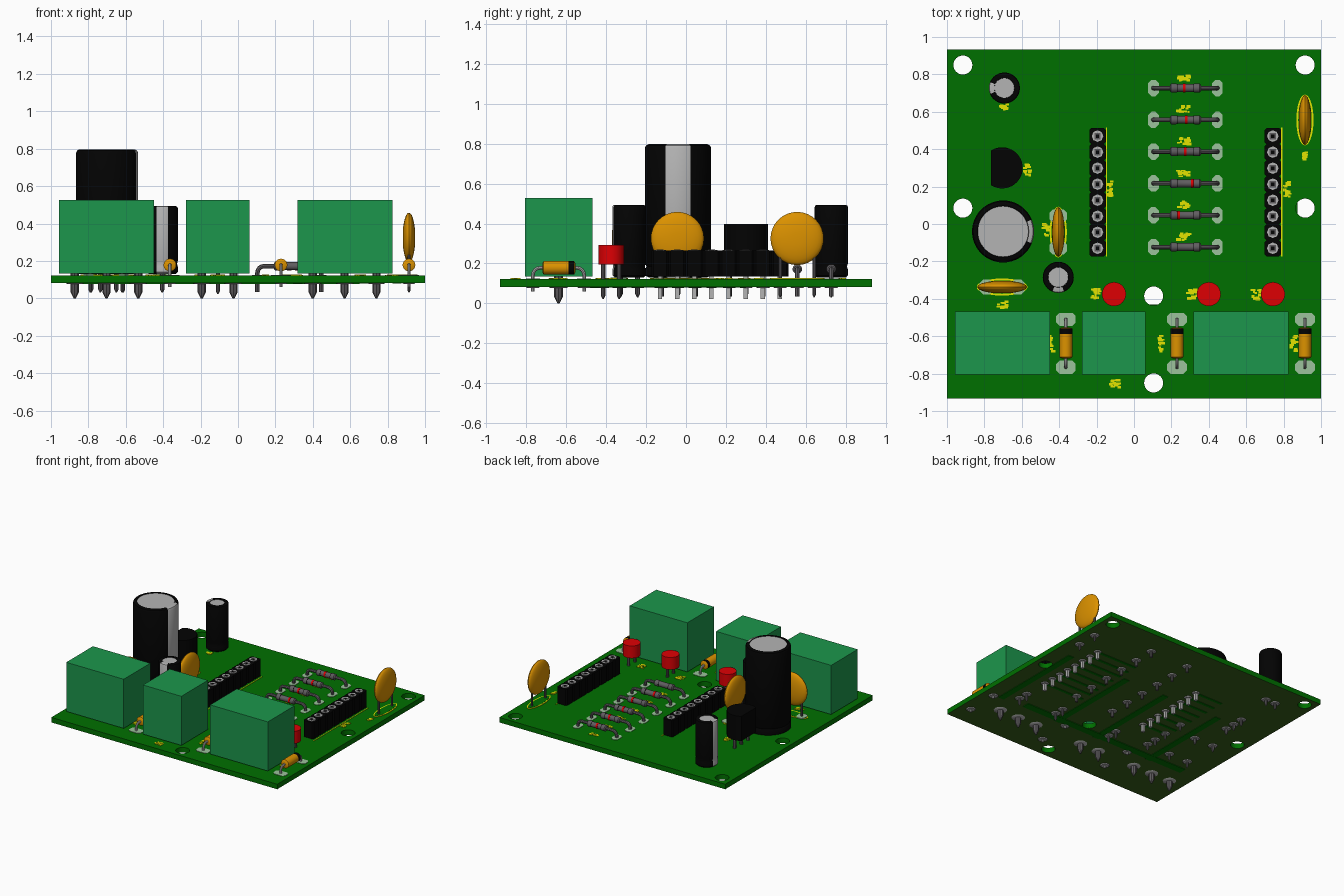
import bpy, bmesh, random
from math import sin, cos, pi, radians
from mathutils import Vector, Matrix

cube = bpy.data.objects.get("Cube")
if cube:
    bpy.data.objects.remove(cube, do_unlink=True)
random.seed(4)

SRGB = {"board green": (0, 112, 0), "underside olive": (56, 96, 26), "terminal green": (28, 150, 76),
        "black plastic": (3, 3, 3), "silver": (180, 180, 180), "metal grey": (96, 93, 96),
        "red": (222, 0, 4), "orange": (220, 146, 0), "yellow ink": (228, 228, 0), "pad green": (156, 194, 156)}
MATS = {}
for label, rgb in SRGB.items():
    lin = [((c / 255 + 0.055) / 1.055) ** 2.4 if c > 10 else c / 255 / 12.92 for c in rgb] + [1]
    m = bpy.data.materials.new(label)
    m.use_nodes = True
    m.diffuse_color = lin
    m.node_tree.nodes["Principled BSDF"].inputs["Base Color"].default_value = lin
    MATS[label] = m

TOP, BOTTOM = 0.123, 0.083
AXES = {"Z": Matrix(), "X": Matrix.Rotation(pi / 2, 4, "Y"), "Y": Matrix.Rotation(-pi / 2, 4, "X")}


class Part:
    """Collects coloured shapes into one object."""

    def __init__(self, name):
        self.name, self.bm, self.mats = name, bmesh.new(), []

    def slot(self, colour):
        if colour not in self.mats:
            self.mats.append(colour)
        return self.mats.index(colour)

    def face(self, verts, colour):
        f = self.bm.faces.new(verts)
        f.material_index = self.slot(colour)

    def loft(self, rings, colour, rule=None):
        rings = [[self.bm.verts.new(p) for p in ring] for ring in rings]
        n = len(rings[0])
        for i, (a, b) in enumerate(zip(rings, rings[1:])):
            for k in range(n):
                j = (k + 1) % n
                self.face((a[k], a[j], b[j], b[k]), rule(i, (k + 0.5) * 2 * pi / n) if rule else colour)
        self.face(rings[0][::-1], colour)
        self.face(rings[-1], rule(len(rings), 0) if rule else colour)

    def prism(self, colour, pts, z0, z1):
        self.loft([[(x, y, z) for x, y in pts] for z in (z0, z1)], colour)

    def ellipse(self, colour, x, y, a, b, z0, z1):
        self.prism(colour, [(x + a * cos(k * pi / 16), y + b * sin(k * pi / 16)) for k in range(32)], z0, z1)

    def block(self, colour, x, y, w, h, z0, z1, cut=0.0):
        a, b = w / 2, h / 2
        pts = [(a, b), (-a, b), (-a, -b), (a, -b)]
        if cut:
            c, d = a - cut, b - cut
            pts = [(a, d), (c, b), (-c, b), (-a, d), (-a, -d), (-c, -b), (c, -b), (a, -d)]
        self.prism(colour, [(x + p, y + q) for p, q in pts], z0, z1)

    def lathe(self, colour, profile, loc, axis="Z", n=24, rule=None):
        m = Matrix.Translation(loc) @ AXES[axis]
        self.loft([[m @ Vector((r * cos(2 * pi * k / n), r * sin(2 * pi * k / n), z)) for k in range(n)]
                   for r, z in profile], colour, rule)

    def rod(self, colour, x, y, r, z0, z1, n=10):
        self.lathe(colour, [(r, z0), (r, z1)], (x, y, 0), n=n)

    def bent_lead(self, colour, x, y, axis, half, r, z, low):
        # one wire: up, over and down again
        d, up, bend = AXES[axis] @ Vector((0, 0, 1)), Vector((0, 0, 1)), 0.035
        side = d.cross(up)
        path = [(-half, low, pi / 2)]
        path += [(-half + bend * (1 - cos(t)), z - bend * (1 - sin(t)), pi / 2 - t)
                 for t in [k * pi / 8 for k in range(5)]]
        path += [(-s, h, -a) for s, h, a in reversed(path)]
        rings = []
        for s, h, a in path:
            across = up * cos(a) - d * sin(a)
            rings.append([Vector((x, y, 0)) + d * s + up * h + (side * cos(k * pi / 4) + across * sin(k * pi / 4)) * r
                          for k in range(8)])
        self.loft(rings, colour)

    def pin(self, x, y, r=0.012, low=0.03, top=0.14, joint=0.036):
        self.lathe("metal grey", [(r * 0.25, low), (r, low + r * 1.5), (r, top)], (x, y, 0), n=8)
        self.joint(x, y, joint)

    def joint(self, x, y, r=0.036):
        self.lathe("silver", [(r * 0.8, BOTTOM - 0.006), (r, BOTTOM)], (x, y, 0), n=12)

    def pad(self, x, y, w, h):
        self.block("pad green", x, y, w, h, TOP, TOP + 0.003, 0.018)

    def done(self):
        bmesh.ops.recalc_face_normals(self.bm, faces=self.bm.faces)
        mesh = bpy.data.meshes.new(self.name)
        self.bm.to_mesh(mesh)
        self.bm.free()
        for c in self.mats:
            mesh.materials.append(MATS[c])
        mesh.polygons.foreach_set("use_smooth", [True] * len(mesh.polygons))
        mesh.set_sharp_from_angle(angle=radians(35))
        bpy.context.collection.objects.link(bpy.data.objects.new(self.name, mesh))


# Board: filled outline with drilled holes
curve = bpy.data.curves.new("board_outline", "CURVE")
curve.dimensions, curve.fill_mode, curve.extrude = "2D", "BOTH", (TOP - BOTTOM) / 2
holes = [(sx * 0.915, y) for sx in (-1, 1) for y in (0.85, 0.085)] + [(0.105, -0.385), (0.105, -0.85)]
loops = [[(-1, -0.932), (1, -0.932), (1, 0.932), (-1, 0.932)]]
loops += [[(x + 0.051 * cos(k * pi / 12), y + 0.051 * sin(k * pi / 12)) for k in range(24)] for x, y in holes]
for pts in loops:
    s = curve.splines.new("POLY")
    s.points.add(len(pts) - 1)
    for p, (x, y) in zip(s.points, pts):
        p.co = (x, y, 0, 1)
    s.use_cyclic_u = True
temp = bpy.data.objects.new("board_outline", curve)
bpy.context.collection.objects.link(temp)
bpy.context.view_layer.update()
flat = bpy.data.meshes.new_from_object(temp.evaluated_get(bpy.context.evaluated_depsgraph_get()))
bpy.data.objects.remove(temp, do_unlink=True)
board = Part("circuit_board")
board.bm.from_mesh(flat)
bmesh.ops.remove_doubles(board.bm, verts=board.bm.verts, dist=0.0001)
bmesh.ops.translate(board.bm, verts=board.bm.verts, vec=(0, 0, (TOP + BOTTOM) / 2))
bmesh.ops.recalc_face_normals(board.bm, faces=board.bm.faces)
board.slot("board green")
for f in board.bm.faces:
    f.material_index = board.slot("underside olive" if f.normal.z < -0.5 else "board green")
board.done()

# Copper tracks on the underside
tracks = Part("underside_tracks")
for i in range(8):
    y = 0.47 - i * 0.0857
    tracks.block("board green", 0.55, y, 0.34, 0.022, BOTTOM - 0.003, BOTTOM)
    tracks.block("board green", -0.33, y, 0.22, 0.022, BOTTOM - 0.003, BOTTOM)
for x in (-0.55, -0.05, 0.32, 0.85):
    tracks.block("board green", x, -0.1, 0.05, 0.8, BOTTOM - 0.004, BOTTOM)
tracks.block("board green", -0.1, -0.46, 1.5, 0.06, BOTTOM - 0.005, BOTTOM)
tracks.done()

# Screw terminal blocks
for name, x0, x1, first, count in (("left", -0.956, -0.448, -0.873, 3), ("middle", -0.277, 0.062, -0.194, 2),
                                   ("right", 0.317, 0.827, 0.4, 3)):
    t = Part("terminal_block_" + name)
    t.block("terminal green", (x0 + x1) / 2, -0.637, x1 - x0, 0.336, 0.134, 0.527)
    for i in range(count):
        t.pin(first + i * 0.17, -0.638, 0.022, 0, 0.14, 0.05)
    t.done()


# Electrolytic capacitors with a pale stripe and top
def can(name, x, y, r, top, inner, stripe, leads, spread):
    p = Part(name)
    e = r * 0.12
    prof = [(r - e, 0.13), (r, 0.14), (r, 0.17), (r * 0.95, 0.185), (r, 0.2), (r, top - e),
            (r - e * 0.3, top - e * 0.3), (r - e, top), (inner, top), (inner * 0.98, top - 0.004)]

    def rule(i, a):
        off = abs((a - stripe + pi) % (2 * pi) - pi)
        return "silver" if i >= 9 or (i < 8 and off < radians(25)) else "black plastic"
    p.lathe("black plastic", prof, (x, y, 0), n=48, rule=rule)
    for s in (-spread, spread):
        p.pin(x + (s if leads == "X" else 0), y + (s if leads == "Y" else 0))
    p.done()


can("large_capacitor", -0.7, -0.04, 0.166, 0.797, 0.138, 0, "X", 0.085)
can("small_capacitor_back", -0.693, 0.727, 0.083, 0.493, 0.054, pi, "X", 0.043)
can("small_capacitor_front", -0.405, -0.285, 0.083, 0.493, 0.054, -pi / 2, "Y", 0.043)

# Transistor: round body with one flat side
tr = Part("transistor")
tr.prism("black plastic", [(-0.705 + 0.11 * cos(a), 0.3 + 0.11 * sin(a)) for a in
                           [radians(-123 + 246 * k / 28) for k in range(29)]], 0.2, 0.397)
for s in (-1, 0, 1):
    tr.pin(-0.7, 0.3 + s * 0.085, top=0.21)
tr.done()

# Socket headers
for name, x in (("left", -0.195), ("right", 0.742)):
    h = Part("socket_header_" + name)
    for i in range(8):
        y = 0.47 - i * 0.0857
        h.block("black plastic", x, y, 0.088, 0.0857, 0.135, 0.265, 0.01)
        h.rod("silver", x, y, 0.031, 0.26, 0.268, 8)
        h.block("metal grey", x, y, 0.034, 0.034, 0.262, 0.269)
        h.block("black plastic", x, y, 0.018, 0.018, 0.262, 0.27)
        h.block("silver", x, y, 0.022, 0.022, 0.022, 0.14)
        h.joint(x, y, 0.03)
    h.done()

# Resistors with coloured bands
for i, band in enumerate((-0.006, 0.004, 0, 0.037, -0.036, None)):
    x, y, z = 0.275, 0.727 - i * 0.17, 0.172
    r = Part("resistor_%d" % (i + 1))
    r.lathe("metal grey", [(0.016, -0.083), (0.024, -0.076), (0.024, -0.05), (0.021, -0.042), (0.021, 0.042),
                           (0.024, 0.05), (0.024, 0.076), (0.016, 0.083)], (x, y, z), "X", 16)
    if band is not None:
        r.lathe("red", [(0.0235, -0.007), (0.0235, 0.007)], (x + band, y, z), "X", 16)
    for off in (-0.045, 0.045):
        r.lathe("black plastic", [(0.0225, -0.003), (0.0225, 0.003)], (x + off, y, z), "X", 16)
    r.bent_lead("metal grey", x, y, "X", 0.171, 0.012, z, 0.035)
    for s in (-1, 1):
        r.pad(x + s * 0.171, y, 0.057, 0.088)
        r.joint(x + s * 0.171, y)
    r.done()

# Diodes with a black end band
for name, x in (("left", -0.364), ("middle", 0.23), ("right", 0.914)):
    d = Part("diode_" + name)
    y, z = -0.638, 0.178
    d.lathe("orange", [(0.024, -0.08), (0.034, -0.074), (0.034, 0.05), (0.034, 0.078), (0.024, 0.084)], (x, y, z), "Y",
            20, lambda i, a: "black plastic" if i == 2 else "orange")
    d.bent_lead("silver", x, y, "Y", 0.128, 0.009, z, 0.06)
    for s in (-1, 1):
        d.pad(x, y + s * 0.128, 0.105, 0.07)
        d.joint(x, y + s * 0.128)
    d.done()

# Ceramic disc capacitors inside printed yellow outlines
for name, x, y, thin in (("right", 0.914, 0.556, "X"), ("middle", -0.405, -0.043, "X"), ("left", -0.705, -0.337, "Y")):
    c = Part("disc_capacitor_" + name)
    c.lathe("orange", [(0.133 * sin(k * pi / 14), -0.034 * cos(k * pi / 14)) for k in range(1, 14)],
            (x, y, 0.325), thin, 32)
    for colour, a, b, high in (("yellow ink", 0.046, 0.136, 0.004), ("board green", 0.036, 0.126, 0.005)):
        c.ellipse(colour, x, y, *((a, b) if thin == "X" else (b, a)), TOP, TOP + high)
    for s in (-0.085, 0.085):
        dx, dy = (0, s) if thin == "X" else (s, 0)
        c.pin(x + dx, y + dy, 0.009, 0.03, 0.27)
        if name != "right":
            c.block("pad green", x + dx, y + dy, *((0.095, 0.07) if dy else (0.07, 0.08)), TOP, TOP + 0.006, 0.018)
    c.done()

# Red indicator lamps
for name, x in (("left", -0.107), ("middle", 0.4), ("right", 0.743)):
    lamp = Part("lamp_" + name)
    lamp.rod("red", x, -0.375, 0.064, 0.195, 0.293, 32)
    for s in (-0.04, 0.04):
        lamp.pin(x, -0.375 + s, 0.011, 0.022, 0.2)
    lamp.done()

# Printed yellow marks beside the components
ink = Part("printed_marks")
spots = [(0.267, 0.783 - i * 0.17, 0.06, 0.034) for i in range(6)]
spots += [(x, -0.375, 0.05, 0.055) for x in (-0.2, 0.31, 0.66)]
spots += [(x, -0.64, 0.028, 0.09) for x in (-0.445, 0.145, 0.855)]
spots += [(-0.69, 0.625, 0.05, 0.03), (-0.57, 0.29, 0.026, 0.06), (-0.47, -0.04, 0.026, 0.09), (-0.7, -0.43, 0.05, 0.04),
          (-0.1, -0.853, 0.05, 0.04), (-0.13, 0.19, 0.026, 0.09), (0.82, 0.19, 0.026, 0.09), (0.914, 0.36, 0.015, 0.05)]
for x, y, w, h in spots:
    for k in range(14):
        ink.block("yellow ink", x + random.uniform(-w, w) / 2, y + random.uniform(-h, h) / 2,
                  random.uniform(0.012, 0.026), random.uniform(0.008, 0.016), TOP, TOP + 0.002 + k * 0.0002)
for x in (-0.147, 0.79):
    ink.block("yellow ink", x, 0.17, 0.006, 0.69, TOP, TOP + 0.003)
ink.done()
